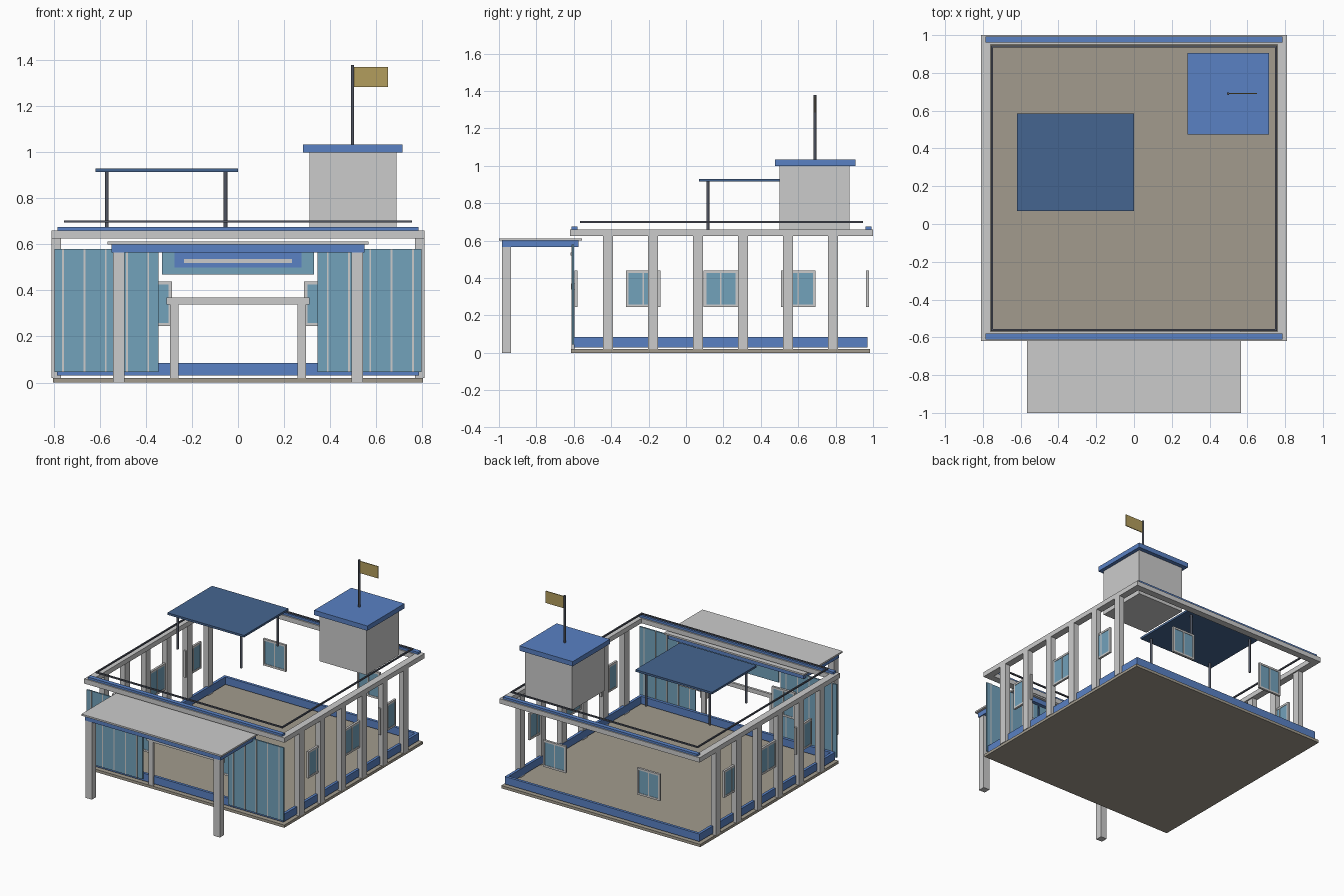
import bpy, bmesh, math

if "Cube" in bpy.data.objects:
    bpy.data.objects.remove(bpy.data.objects["Cube"])


def material(name, rgb):
    m = bpy.data.materials.new(name)
    m.diffuse_color = (*rgb, 1)
    m.use_nodes = True
    m.node_tree.nodes["Principled BSDF"].inputs["Base Color"].default_value = m.diffuse_color
    return m


BLUE = material("blue", (0.10, 0.22, 0.55))
NAVY = material("navy", (0.06, 0.13, 0.28))
GLASS = material("glass", (0.17, 0.36, 0.50))
DARK = material("dark_metal", (0.08, 0.09, 0.12))
BEIGE = material("floor", (0.36, 0.33, 0.27))
GOLD = material("gold", (0.45, 0.34, 0.11))


def add(name, bm, mat=None):
    me = bpy.data.meshes.new(name)
    bm.to_mesh(me)
    bm.free()
    if mat:
        me.materials.append(mat)
    ob = bpy.data.objects.new(name, me)
    bpy.context.collection.objects.link(ob)
    return ob


def box(name, x, y, z, mat=None):
    """Box from (min, max) pairs."""
    bm = bmesh.new()
    bmesh.ops.create_cube(bm, size=1)
    for v in bm.verts:
        v.co = [r[0] if c < 0 else r[1] for c, r in zip(v.co, (x, y, z))]
    return add(name, bm, mat)


def rod(name, x, y, z0, z1, r, mat):
    bm = bmesh.new()
    bmesh.ops.create_cone(bm, cap_ends=True, segments=12, radius1=r, radius2=r, depth=z1 - z0)
    bmesh.ops.translate(bm, verts=bm.verts, vec=(x, y, (z0 + z1) / 2))
    return add(name, bm, mat)


def ring(name, x, y0, y1, z, w, mat=None):
    """Rectangular ring of four bars of width w."""
    box(name + "_front", (-x, x), (y0, y0 + w), z, mat)
    box(name + "_back", (-x, x), (y1 - w, y1), z, mat)
    for s, side in ((-1, "left"), (1, "right")):
        box(f"{name}_{side}", sorted((s * x, s * (x - w))), (y0 + w, y1 - w), z, mat)


def window(name, cx, cy, turned):
    """Framed window with two panes; turned ones sit in the side walls."""
    def part(label, u, d, z, mat=None):
        a, b = (-u[0], -u[1]), (-d, d)
        a = tuple(sorted(a))
        if turned:
            a, b = b, a
        box(f"{name}_{label}", (cx + a[0], cx + a[1]), (cy + b[0], cy + b[1]), z, mat)
    h, f = 0.0925, 0.014
    part("stile_a", (-h, -h + f), 0.008, (0.245, 0.44))
    part("stile_b", (h - f, h), 0.008, (0.245, 0.44))
    part("sill", (-h + f, h - f), 0.008, (0.245, 0.259))
    part("head", (-h + f, h - f), 0.008, (0.426, 0.44))
    part("mullion", (-0.004, 0.004), 0.008, (0.259, 0.426))
    part("pane", (-h + f, h - f), 0.005, (0.259, 0.426), GLASS)


# Base, plinth band and upper frame
box("floor_slab", (-0.805, 0.805), (-0.615, 0.985), (0, 0.02), BEIGE)
ring("plinth_band", 0.787, -0.598, 0.97, (0.03, 0.085), 0.02, BLUE)
ring("roof_beam", 0.81, -0.62, 1.0, (0.625, 0.66), 0.05)
box("front_trim", (-0.785, 0.785), (-0.612, -0.58), (0.66, 0.676), BLUE)
box("back_trim", (-0.785, 0.785), (0.96, 0.992), (0.66, 0.676), BLUE)
ring("roof_rail", 0.757, -0.567, 0.945, (0.695, 0.705), 0.01, DARK)

# Side columns and windows, glazed front wings
for s, side in ((-1, "left"), (1, "right")):
    for i in range(6):
        y = -0.417 + 0.2405 * i
        box(f"{side}_column_{i}", sorted((s * 0.81, s * 0.77)), (y - 0.0275, y + 0.0275), (0.02, 0.625))
    for i, y in enumerate((-0.228, 0.187, 0.6)):
        window(f"{side}_window_{i}", s * 0.787, y, True)
    window(f"{side}_back_window", s * 0.38, 0.97, False)
    window(f"{side}_front_window", s * 0.38, -0.588, False)
    box(f"{side}_front_glass", sorted((s * 0.345, s * 0.797)), (-0.61, -0.6), (0.045, 0.58), GLASS)
    for i in range(5):
        x = s * (0.76 - 0.0925 * i)
        box(f"{side}_glass_mullion_{i}", (x - 0.004, x + 0.004), (-0.613, -0.598), (0.045, 0.58))
    # Door post and canopy post
    x = s * 0.277
    box(f"{side}_door_post", (x - 0.018, x + 0.018), (-0.612, -0.597), (0.02, 0.34))
    x = s * 0.518
    box(f"{side}_canopy_post", (x - 0.025, x + 0.025), (-0.985, -0.935), (0, 0.565))

# Entrance lintel, transom and blank sign
box("door_lintel", (-0.31, 0.31), (-0.615, -0.597), (0.34, 0.37))
box("transom_glass", (-0.33, 0.33), (-0.608, -0.6), (0.47, 0.58), GLASS)
box("sign_board", (-0.275, 0.275), (-0.613, -0.608), (0.5, 0.565), BLUE)
box("sign_strip", (-0.235, 0.235), (-0.617, -0.613), (0.52, 0.537))

# Canopy
box("canopy_fascia", (-0.55, 0.55), (-0.985, -0.575), (0.565, 0.6), BLUE)
box("canopy_roof", (-0.567, 0.567), (-1.0, -0.555), (0.6, 0.612))

# Roof shade
box("shade_top", (-0.62, 0), (0.07, 0.585), (0.915, 0.93), NAVY)
for i, x in enumerate((-0.57, -0.054)):
    for j, y in enumerate((0.117, 0.538)):
        rod(f"shade_post_{i}{j}", x, y, 0.66, 0.915, 0.008, DARK)

# Roof tower with flag
box("tower", (0.31, 0.688), (0.5, 0.875), (0.66, 1.0))
box("tower_cap", (0.283, 0.714), (0.475, 0.905), (1.0, 1.035), BLUE)
rod("flag_pole", 0.498, 0.69, 1.035, 1.38, 0.007, DARK)
box("flag", (0.505, 0.652), (0.687, 0.693), (1.285, 1.372), GOLD)
